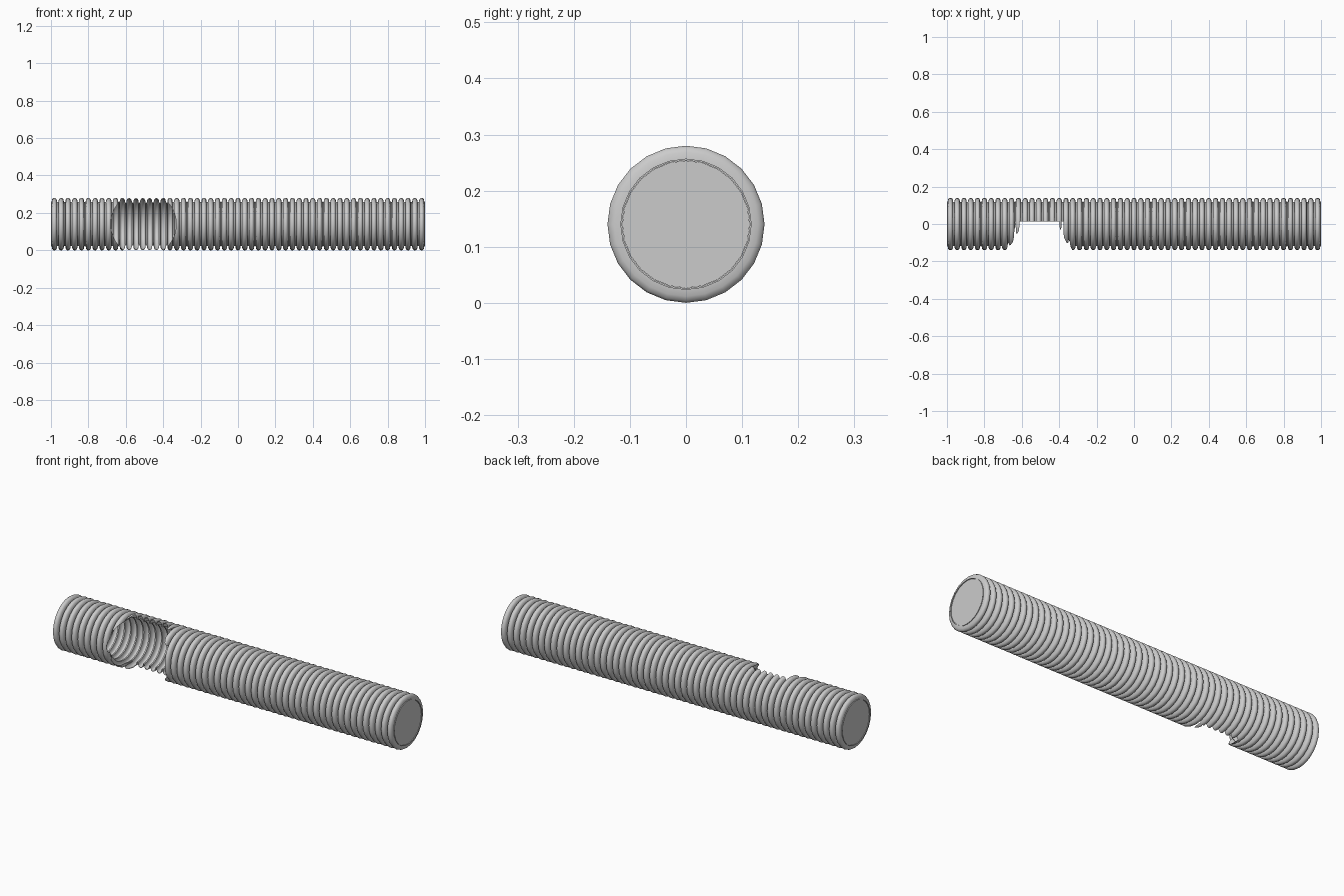
import bpy, bmesh, math
from mathutils import Matrix

if "Cube" in bpy.data.objects:
    bpy.data.objects.remove(bpy.data.objects["Cube"])

R_OUT, R_IN, CZ, SIDES, RIBS = 0.14, 0.117, 0.14, 24, 55
WALL = 0.003
PITCH = 2.0 / RIBS
# one rib: (fraction of pitch, fraction of rib height)
RIB = [(0.0, 0.0), (0.10, 0.0), (0.13, 0.5), (0.24, 0.85), (0.40, 1.0),
       (0.60, 1.0), (0.76, 0.85), (0.87, 0.5), (0.90, 0.0)]


def make_object(name, bm):
    bmesh.ops.recalc_face_normals(bm, faces=bm.faces)
    mesh = bpy.data.meshes.new(name)
    bm.to_mesh(mesh)
    bm.free()
    ob = bpy.data.objects.new(name, mesh)
    bpy.context.collection.objects.link(ob)
    return ob


def cylinder(name, radius, depth, sides, matrix):
    bm = bmesh.new()
    bmesh.ops.create_cone(bm, cap_ends=True, segments=sides, radius1=radius,
                          radius2=radius, depth=depth, matrix=matrix)
    return make_object(name, bm)


# Corrugated tube: closed wall profile turned around the x axis
outer = [(-1 + (i + f) * PITCH, R_IN + h * (R_OUT - R_IN))
         for i in range(RIBS) for f, h in RIB] + [(1.0, R_IN)]
inner = [(x, r - WALL) for x, r in reversed(outer)]
profile = outer + inner
bm = bmesh.new()
rings = []
for k in range(SIDES):
    a = 2 * math.pi * k / SIDES
    rings.append([bm.verts.new((x, r * math.sin(a), CZ + r * math.cos(a)))
                  for x, r in profile])
n = len(profile)
for k in range(SIDES):
    p, q = rings[k], rings[(k + 1) % SIDES]
    for j in range(n):
        m = (j + 1) % n
        bm.faces.new((p[j], p[m], q[m], q[j]))
tube = make_object("corrugated_tube", bm)

# Round opening in the front, reaching just past the middle
y_end, depth = 0.013, 0.4
cutter = cylinder("opening_cutter", 0.175, depth, 48,
                  Matrix.Translation((-0.505, y_end - depth / 2, CZ))
                  @ Matrix.Rotation(math.pi / 2, 4, 'X'))
cutter.hide_render = True
cutter.hide_viewport = True
cut = tube.modifiers.new("opening", 'BOOLEAN')
cut.operation = 'DIFFERENCE'
cut.solver = 'EXACT'
cut.object = cutter

# End plugs, slightly recessed
for side, name in ((-1, "left_end_cap"), (1, "right_end_cap")):
    cylinder(name, 0.1135, 0.008, SIDES,
             Matrix.Translation((side * 0.993, 0, CZ))
             @ Matrix.Rotation(math.pi / 2, 4, 'Y'))

# Smooth shading with sharp edges kept
bpy.ops.object.select_all(action='DESELECT')
tube.select_set(True)
bpy.context.view_layer.objects.active = tube
bpy.ops.object.shade_smooth_by_angle(angle=math.radians(35))
